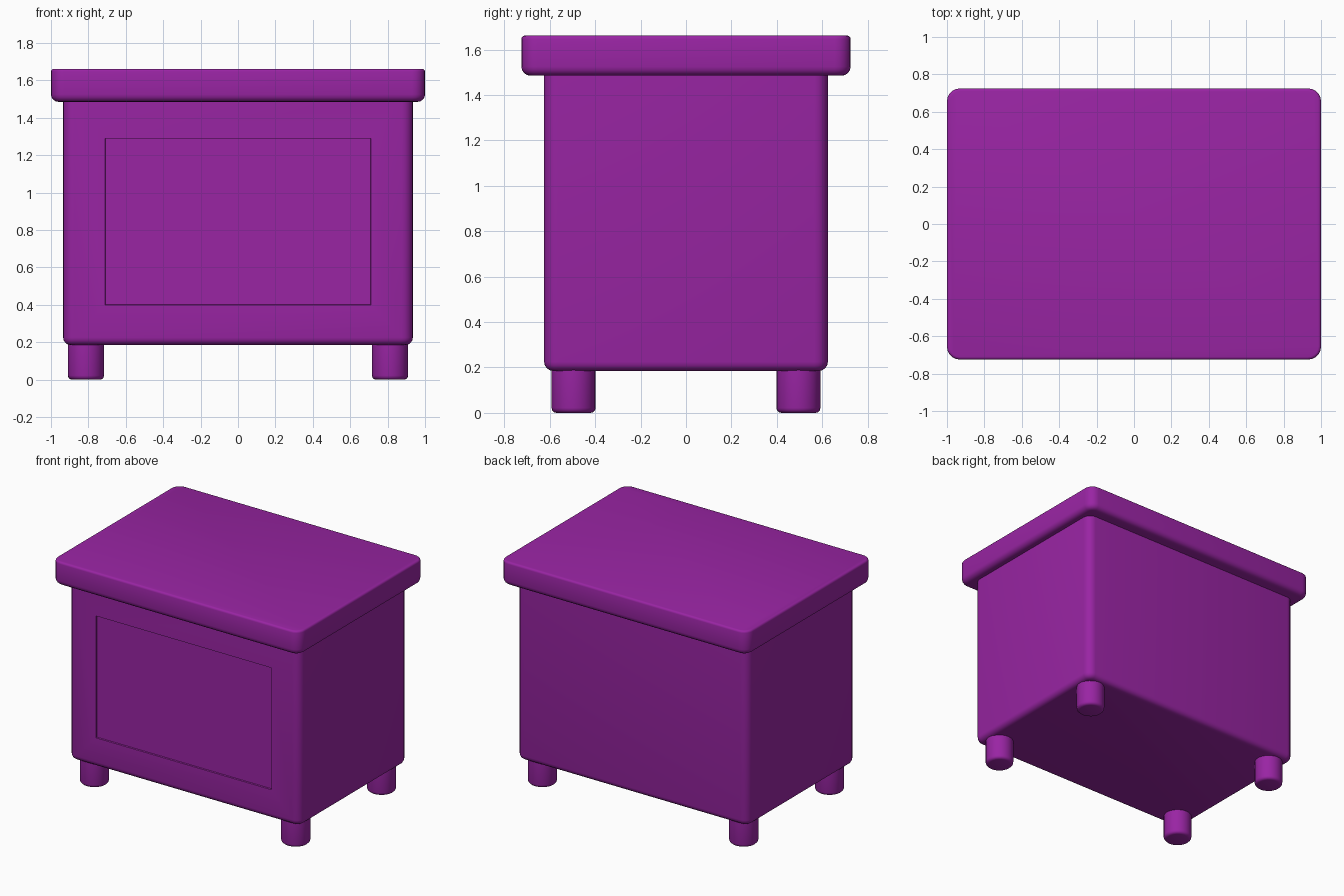
import bpy, bmesh, math

if "Cube" in bpy.data.objects:
    bpy.data.objects.remove(bpy.data.objects["Cube"])

purple = bpy.data.materials.new("purple")
purple.diffuse_color = (0.32, 0.018, 0.37, 1)
purple.use_nodes = True
purple.node_tree.nodes["Principled BSDF"].inputs["Base Color"].default_value = purple.diffuse_color


def finish(bm, name):
    bmesh.ops.recalc_face_normals(bm, faces=bm.faces)
    me = bpy.data.meshes.new(name)
    bm.to_mesh(me)
    bm.free()
    ob = bpy.data.objects.new(name, me)
    bpy.context.collection.objects.link(ob)
    me.materials.append(purple)
    bpy.ops.object.select_all(action='DESELECT')
    bpy.context.view_layer.objects.active = ob
    ob.select_set(True)
    bpy.ops.object.shade_smooth_by_angle(angle=math.radians(35))
    return ob


def rounding(z, r, top, steps=4):
    """Quarter-round (inset, z) profile for a bottom or top edge."""
    pts = []
    for i in range(steps + 1):
        a = math.pi / 2 * i / steps
        if top:
            pts.append((r * (1 - math.cos(a)), z - r + r * math.sin(a)))
        else:
            pts.append((r * (1 - math.sin(a)), z + r - r * math.cos(a)))
    return pts


def rounded_block(cx, cy, hx, hy, radius, profile, seg=5):
    """Stack inset rounded rectangles along a profile into a closed block."""
    bm = bmesh.new()
    rings = []
    for inset, z in profile:
        ring = []
        r = radius - inset
        for k, (sx, sy) in enumerate(((1, 1), (-1, 1), (-1, -1), (1, -1))):
            for i in range(seg + 1):
                a = math.pi / 2 * (k + i / seg)
                ring.append(bm.verts.new((cx + sx * (hx - radius) + r * math.cos(a),
                                          cy + sy * (hy - radius) + r * math.sin(a), z)))
        rings.append(ring)
    n = len(rings[0])
    for lo, hi in zip(rings, rings[1:]):
        for i in range(n):
            j = (i + 1) % n
            bm.faces.new((lo[i], lo[j], hi[j], hi[i]))
    bm.faces.new(rings[0][::-1])
    bm.faces.new(rings[-1])
    return bm


# Cabinet body with a shallow recessed front panel
bm = rounded_block(0, 0, 0.935, 0.625, 0.06,
                   rounding(0.185, 0.04, False) + [(0, 1.51)])
bmesh.ops.recalc_face_normals(bm, faces=bm.faces)
front = max((f for f in bm.faces if f.normal.y < -0.99), key=lambda f: f.calc_area())
bmesh.ops.inset_individual(bm, faces=[front], thickness=0.05)
for v in front.verts:
    v.co.x = math.copysign(0.71, v.co.x)
    v.co.z = 1.29 if v.co.z > 0.8 else 0.40
bmesh.ops.inset_individual(bm, faces=[front], thickness=0.003, depth=-0.01)
finish(bm, "cabinet_body")

# Overhanging lid, softer below than above
finish(rounded_block(0, 0, 1.0, 0.725, 0.07,
                     rounding(1.485, 0.04, False) + rounding(1.662, 0.015, True, 3)),
       "lid")

# Four round feet
for sx, sx_name in ((-1, "left"), (1, "right")):
    for sy, sy_name in ((-1, "front"), (1, "back")):
        bm = bmesh.new()
        rings = []
        for inset, z in rounding(0, 0.022, False, 3) + [(0, 0.2)]:
            r = 0.097 - inset
            rings.append([bm.verts.new((sx * 0.813 + r * math.cos(math.tau * i / 24),
                                        sy * 0.495 + r * math.sin(math.tau * i / 24), z))
                          for i in range(24)])
        for lo, hi in zip(rings, rings[1:]):
            for i in range(24):
                j = (i + 1) % 24
                bm.faces.new((lo[i], lo[j], hi[j], hi[i]))
        bm.faces.new(rings[0][::-1])
        bm.faces.new(rings[-1])
        finish(bm, f"{sy_name}_{sx_name}_foot")
